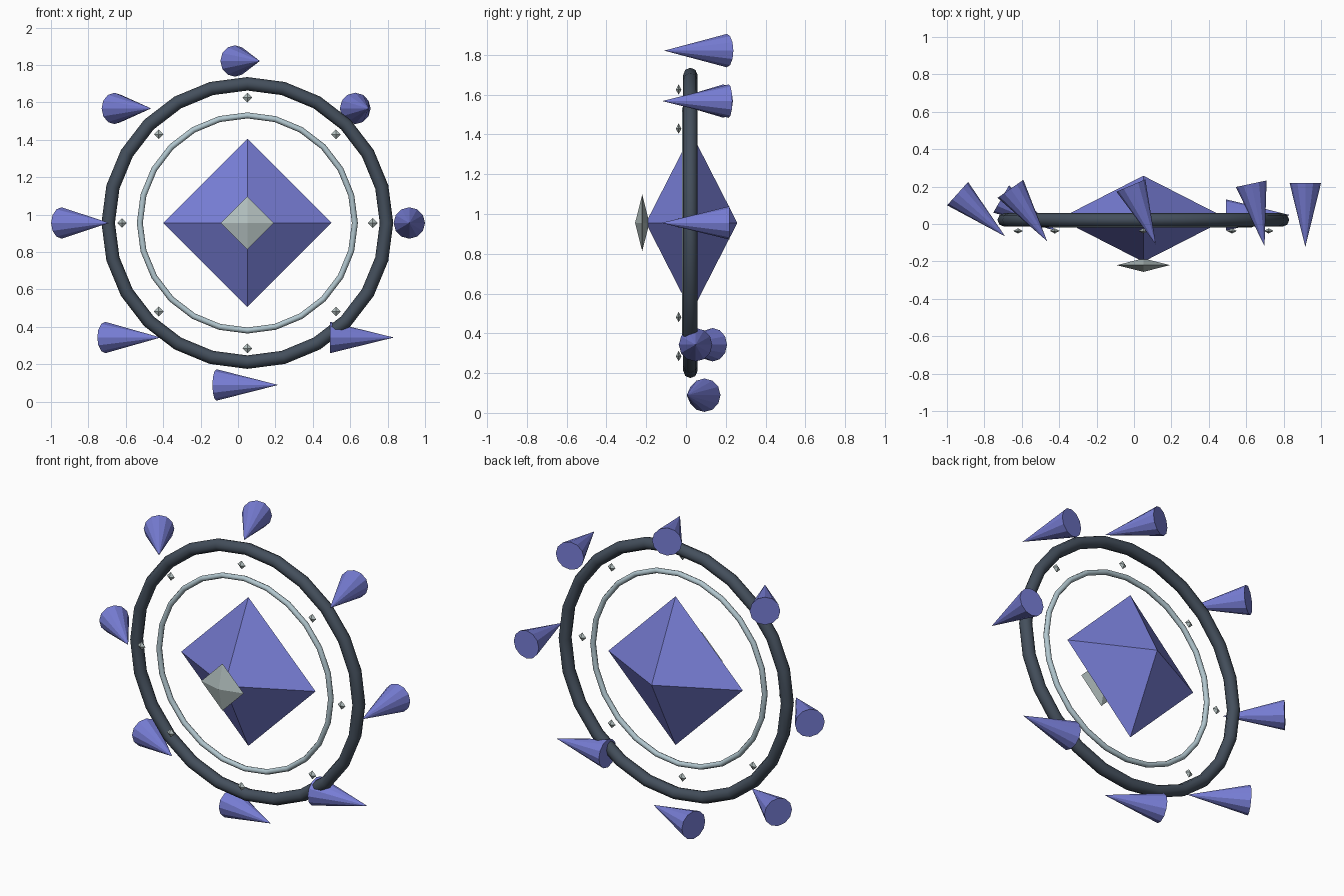
import bpy
import math
from mathutils import Vector

if "Cube" in bpy.data.objects:
    bpy.data.objects.remove(bpy.data.objects["Cube"])

CX, CZ = 0.05, 0.955   # centre of the wheel in x and z


def material(name, rgb):
    def lin(c):
        c /= 255
        return c / 12.92 if c <= 0.04045 else ((c + 0.055) / 1.055) ** 2.4
    m = bpy.data.materials.new(name)
    m.diffuse_color = (*[lin(c) for c in rgb], 1)
    m.use_nodes = True
    m.node_tree.nodes["Principled BSDF"].inputs["Base Color"].default_value = m.diffuse_color
    return m


violet = material("violet", (120, 126, 214))
slate = material("dark slate", (68, 79, 92))
silver = material("pale silver blue", (178, 199, 207))
grey = material("pale grey", (178, 191, 190))


def finish(name, mat):
    ob = bpy.context.object
    ob.name = name
    ob.data.materials.append(mat)
    return ob


def ring(name, y, major, minor, mat):
    bpy.ops.mesh.primitive_torus_add(
        major_radius=major, minor_radius=minor, major_segments=24,
        minor_segments=8, location=(CX, y, CZ), rotation=(math.pi / 2, 0, 0))
    finish(name, mat)
    bpy.ops.object.shade_smooth_by_angle(angle=math.radians(50))


def gem(name, loc, half, mat):
    """Octahedron with half sizes along x, y and z."""
    x, y, z = half
    verts = [(x, 0, 0), (0, 0, z), (-x, 0, 0), (0, 0, -z), (0, -y, 0), (0, y, 0)]
    faces = []
    for i in range(4):
        j = (i + 1) % 4
        faces += [(j, i, 4), (i, j, 5)]
    me = bpy.data.meshes.new(name)
    me.from_pydata(verts, [], faces)
    me.materials.append(mat)
    ob = bpy.data.objects.new(name, me)
    ob.location = loc
    bpy.context.collection.objects.link(ob)


# Rings
ring("outer_ring", 0.022, 0.744, 0.036, slate)
ring("inner_ring", -0.004, 0.575, 0.016, silver)

# Central crystal and the small plate gem in front of it
gem("core_crystal", (CX, 0.028, CZ), (0.45, 0.23, 0.45), violet)
gem("front_gem", (CX, -0.22, CZ), (0.142, 0.036, 0.142), grey)

# Eight studs and eight spikes around the wheel; the spikes turn step by step
turns = [0, 12, 23, 35, 48, 60, 75, 90]
for i, turn in enumerate(turns):
    a = i * math.pi / 4
    c, s = math.cos(a), math.sin(a)
    gem(f"stud_{i + 1}", (CX + 0.67 * c, -0.037, CZ + 0.67 * s),
        (0.026, 0.014, 0.026), grey)

    t = math.radians(turn)
    aim = Vector((math.sin(t), -math.cos(t), 0))
    bpy.ops.mesh.primitive_cone_add(
        vertices=12, radius1=0.084, depth=0.342,
        location=(CX + 0.866 * c, 0.048, CZ + 0.866 * s),
        rotation=aim.to_track_quat('Z', 'Y').to_euler())
    finish(f"spike_{i + 1}", violet)
